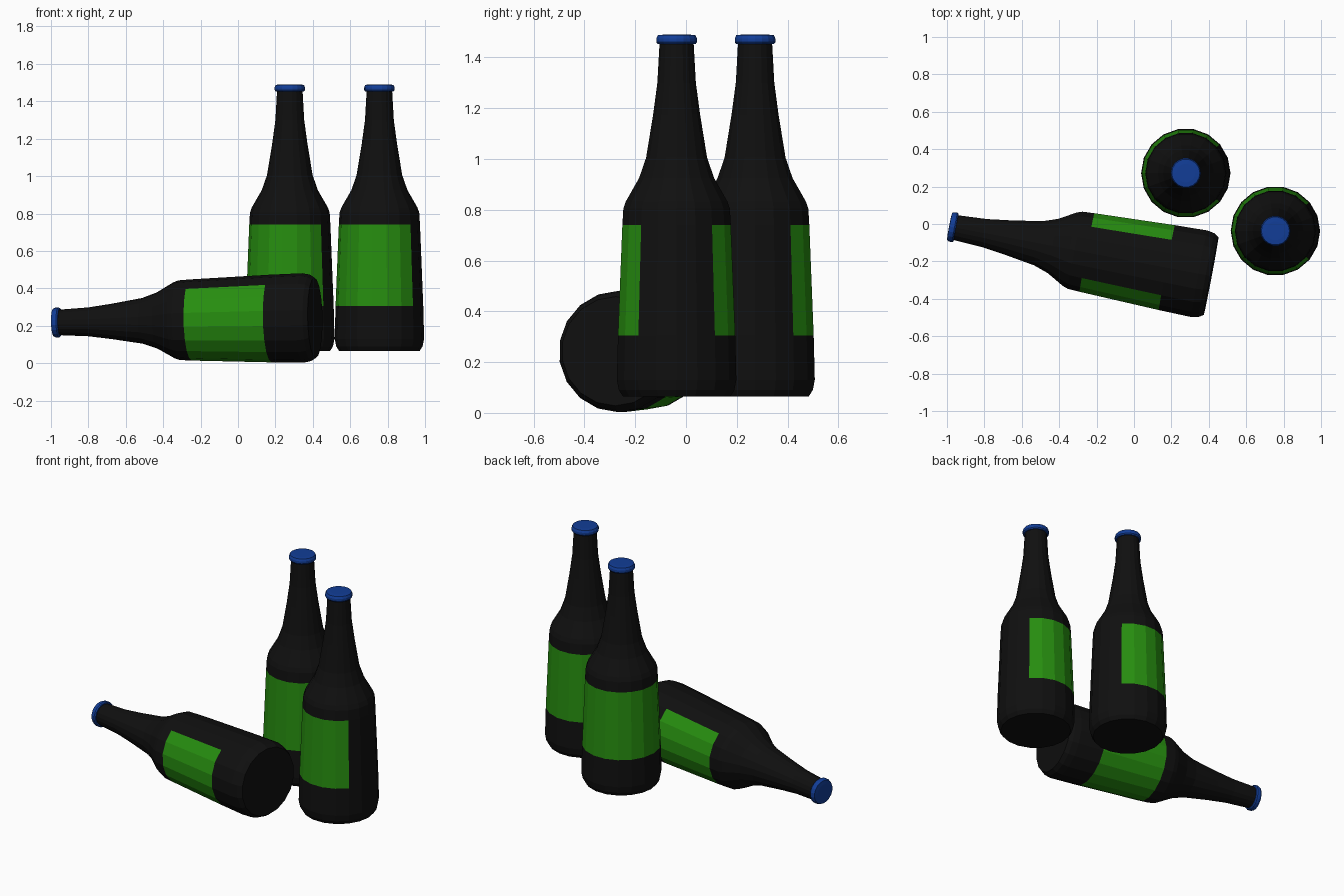
import bpy, bmesh
from math import cos, sin, tau, pi
from mathutils import Matrix, Vector

if "Cube" in bpy.data.objects:
    bpy.data.objects.remove(bpy.data.objects["Cube"])

SIDES = 18


def material(name, rgb):
    m = bpy.data.materials.new(name)
    m.diffuse_color = (*rgb, 1)
    m.use_nodes = True
    m.node_tree.nodes["Principled BSDF"].inputs["Base Color"].default_value = m.diffuse_color
    return m


glass = material("dark_glass", (0.005, 0.005, 0.005))
green = material("green_label", (0.02, 0.27, 0.005))
blue = material("blue_cap", (0.006, 0.047, 0.31))


def lathe(name, profile, mats, label_band=None, gap=0.0):
    """Revolve (radius, height) points; label_band is the profile segment painted with mats[1]."""
    bm = bmesh.new()
    rings = [[bm.verts.new((r * cos(tau * i / SIDES), r * sin(tau * i / SIDES), z))
              for i in range(SIDES)] for r, z in profile]
    for k in range(len(rings) - 1):
        a, b = rings[k], rings[k + 1]
        for i in range(SIDES):
            j = (i + 1) % SIDES
            f = bm.faces.new((a[i], a[j], b[j], b[i]))
            angle = tau * (i + 0.5) / SIDES
            if k == label_band and gap < angle < tau - gap:
                f.material_index = 1
    bm.faces.new(rings[0][::-1])
    bm.faces.new(rings[-1])
    mesh = bpy.data.meshes.new(name)
    bm.to_mesh(mesh)
    bm.free()
    for m in mats:
        mesh.materials.append(m)
    return mesh


# Glass body with a wrap-around label left open on the local +x side
body = lathe("bottle", [(0.215, 0), (0.231, 0.025), (0.239, 0.065), (0.2345, 0.24),
                        (0.217, 0.675), (0.213, 0.74), (0.203, 0.768), (0.150, 0.86),
                        (0.122, 0.94), (0.094, 1.11), (0.077, 1.235), (0.068, 1.395)],
             [glass, green], label_band=3, gap=2 * tau / SIDES)

# Crown cap with a slightly domed top
cap = lathe("cap", [(0.076, 1.388), (0.081, 1.395), (0.081, 1.410), (0.075, 1.423), (0.05, 1.425)],
            [blue])


def place(prefix, matrix):
    for part, mesh in (("bottle", body), ("cap", cap)):
        ob = bpy.data.objects.new(f"{prefix}_{part}", mesh)
        bpy.context.collection.objects.link(ob)
        ob.matrix_world = matrix


# Two standing bottles
place("left_standing", Matrix.Translation((0.277, 0.272, 0.065)))
place("right_standing", Matrix.Translation((0.756, -0.037, 0.065)))

# Fallen bottle, label gap facing up
axis = Vector((-0.982, 0.186, -0.018)).normalized()
side = axis.cross(Vector((0, 0, 1))).normalized()
up = side.cross(axis)
rot = Matrix((up, side, axis)).transposed().to_4x4()
place("fallen", Matrix.Translation((0.412, -0.278, 0.243)) @ rot)
